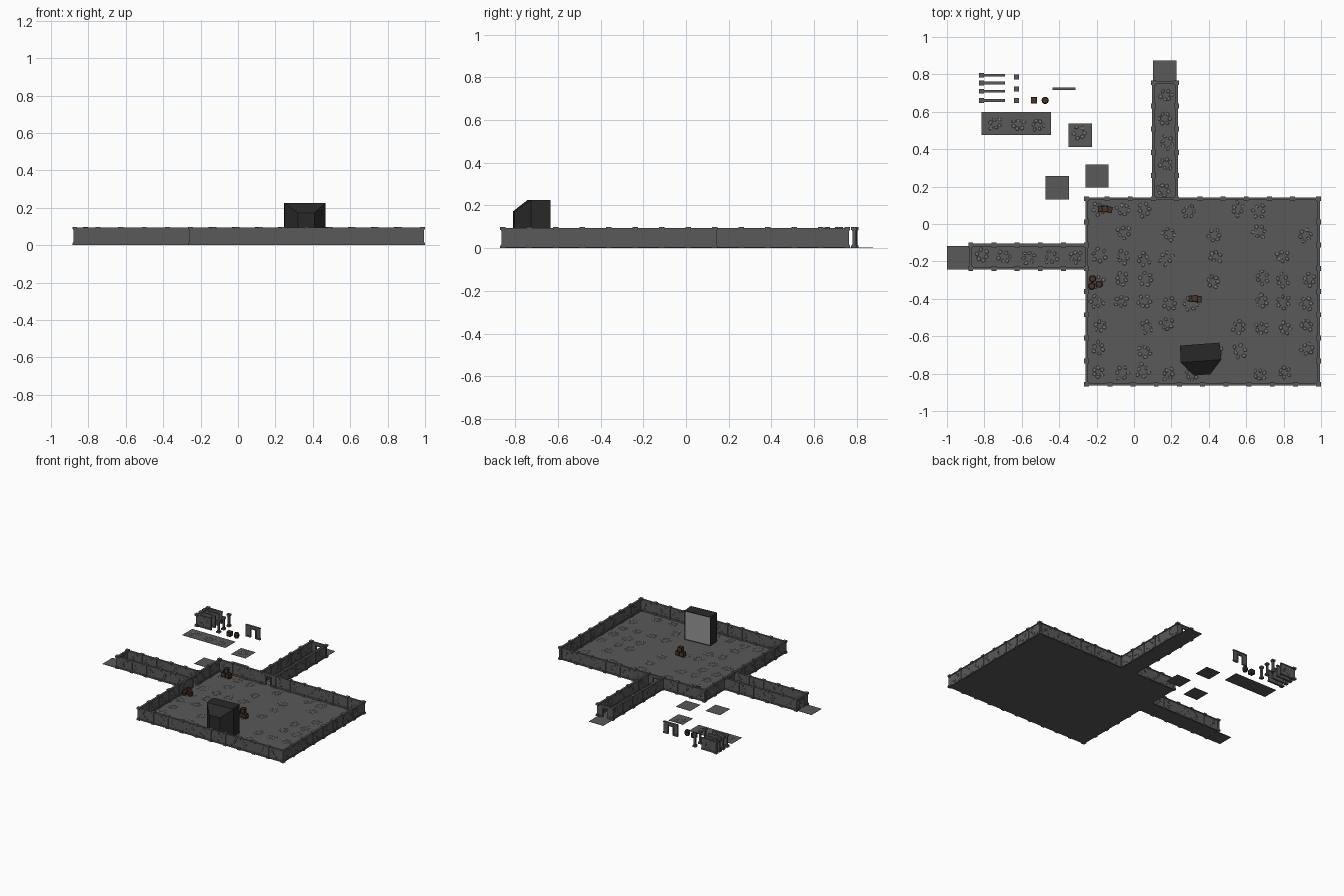
import bpy, bmesh, math, random
from mathutils import Matrix, Vector

if "Cube" in bpy.data.objects:
    bpy.data.objects.remove(bpy.data.objects["Cube"])

random.seed(4)
T, H = 0.124, 0.097          # tile length, wall height


def material(name, c):
    m = bpy.data.materials.new(name)
    m.diffuse_color = (*c, 1)
    m.use_nodes = True
    m.node_tree.nodes["Principled BSDF"].inputs["Base Color"].default_value = m.diffuse_color
    return m


STONE = material("stone", (0.10, 0.10, 0.10))
PEBBLE = material("pebble", (0.19, 0.19, 0.19))
WOOD = material("wood", (0.075, 0.035, 0.018))
IRON = material("iron", (0.02, 0.018, 0.016))
BLACK = material("black_casing", (0.022, 0.022, 0.022))
SCREEN = material("screen", (0.3, 0.3, 0.3))


def box(bm, x0, x1, y0, y1, z0, z1, mat=0):
    m = Matrix.Translation(((x0 + x1) / 2, (y0 + y1) / 2, (z0 + z1) / 2))
    m = m @ Matrix.Diagonal((x1 - x0, y1 - y0, z1 - z0, 1))
    vs = bmesh.ops.create_cube(bm, size=1, matrix=m)["verts"]
    for f in {f for v in vs for f in v.link_faces}:
        f.material_index = mat


def mesh(bm, name, *mats):
    me = bpy.data.meshes.new(name)
    bm.to_mesh(me)
    bm.free()
    for m in mats:
        me.materials.append(m)
    return me


def put(me, name, x, y, z=0.0, rot=0.0):
    ob = bpy.data.objects.new(name, me)
    bpy.context.collection.objects.link(ob)
    ob.location = (x, y, z)
    ob.rotation_euler.z = rot
    return ob


# wall panel running along +x from its origin, with loose bricks on both faces
def wall_mesh(door=False):
    bm = bmesh.new()
    t, w = 0.004, 0.0075
    if door:
        a, b, top = 0.037, 0.087, 0.068
        for x0, x1 in ((0, a), (b, T)):
            box(bm, x0, x1, -t, t, 0.002, H - 0.003)
            box(bm, x0, x1, -w, w, 0.002, 0.013)
        box(bm, a, b, -t, t, top, H - 0.003)
        for x in (a, b):
            box(bm, x - 0.005, x + 0.005, -w, w, 0.002, top)
        box(bm, a - 0.005, b + 0.005, -w, w, top, top + 0.007)
    else:
        box(bm, 0, T, -t, t, 0.002, H - 0.003)
        box(bm, 0, T, -w, w, 0.002, 0.013)
        for s in (-1, 1):
            for i in range(5):
                x, z = random.uniform(0.02, 0.09), 0.02 + 0.013 * i
                y = sorted((0, s * (t + 0.002)))
                box(bm, x, x + 0.017, *y, z, z + 0.009)
    box(bm, 0, T, -w, w, H - 0.011, H - 0.003)
    return mesh(bm, "wall_panel", STONE)


walls = [wall_mesh() for _ in range(4)]
door = wall_mesh(True)

# pillar: wide base and cap with a thin shaft
bm = bmesh.new()
for r, z0, z1 in ((0.013, 0, 0.012), (0.010, 0.012, 0.018), (0.007, 0.018, 0.08),
                  (0.010, 0.08, 0.086), (0.013, 0.086, H + 0.001)):
    box(bm, -r, r, -r, r, z0, z1)
pillar = mesh(bm, "pillar", STONE)


def wall_run(name, x, y, n, rot, last_pillar=False):
    dx, dy = math.cos(rot) * T, math.sin(rot) * T
    for i in range(n):
        put(random.choice(walls), name, x + dx * i, y + dy * i, 0, rot)
        put(pillar, name + "_pillar", x + dx * i, y + dy * i)
    if last_pillar:
        put(pillar, name + "_pillar", x + dx * n, y + dy * n)


# floor slab with clusters of flat low-poly stones
def floor(name, x0, y0, nx, ny, density=1.0):
    bm = bmesh.new()
    box(bm, 0, nx * T, 0, ny * T, 0, 0.002)
    for i in range(nx):
        for j in range(ny):
            if random.random() > density:
                continue
            cx = (i + 0.5) * T + random.uniform(-0.012, 0.012)
            cy = (j + 0.5) * T + random.uniform(-0.012, 0.012)
            a0 = random.uniform(0, 6)
            for k in range(6):
                a, d = a0 + k * 1.05, random.uniform(0.02, 0.036)
                m = (Matrix.Translation((cx + d * math.cos(a), cy + d * math.sin(a), 0.0028))
                     @ Matrix.Rotation(random.uniform(0, 6), 4, 'Z')
                     @ Matrix.Diagonal((1, random.uniform(0.55, 0.9), 1, 1)))
                vs = bmesh.ops.create_cone(bm, cap_ends=True, segments=6, radius1=0.013,
                                           radius2=0.010, depth=0.0025, matrix=m)["verts"]
                for f in {f for v in vs for f in v.link_faces}:
                    f.material_index = 1
    put(mesh(bm, name, STONE, PEBBLE), name, x0, y0)


R = math.pi / 2
X0, X1, Y0, Y1 = -0.253, 0.987, -0.857, 0.135
floor("room_floor", X0, Y0, 10, 8, 0.6)
floor("north_corridor_floor", 0.104, Y1, 1, 5)
floor("west_corridor_floor", X0 - 5 * T, -0.237, 5, 1)

# room walls, leaving gaps filled by door panels at the corridors
wall_run("south_wall", X0, Y0, 10, 0, True)
wall_run("east_wall", X1, Y0, 8, R, True)
wall_run("north_wall_left", 0.104, Y1, 3, math.pi)
wall_run("north_wall_right", 0.104 + T, Y1, 6, 0)
wall_run("west_wall_lower", X0, -0.237, 5, -R)
wall_run("west_wall_upper", X0, -0.237 + T, 2, R)
put(pillar, "northwest_pillar", X0, Y1)
put(door, "north_room_door", 0.104, Y1)
put(door, "west_room_door", X0, -0.237, 0, R)

# corridors with end doors and plain outer tiles
for x in (0.104, 0.104 + T):
    wall_run("north_corridor_wall", x, Y1, 5, R, True)
for y in (-0.237, -0.237 + T):
    wall_run("west_corridor_wall", X0, y, 5, math.pi, True)
put(door, "north_end_door", 0.104, Y1 + 5 * T)
put(door, "west_end_door", X0 - 5 * T, -0.237, 0, R)
for x, y in ((0.102, 0.751), (-1.0, -0.242), (-0.26, 0.195), (-0.472, 0.132)):
    floor("plain_tile", x, y, 1, 1, 0)

# spare pieces laid out beside the room
floor("spare_floor_strip", -0.815, 0.476, 3, 1)
floor("spare_floor_tile", -0.349, 0.413, 1, 1)
for w, y in zip(walls, (0.795, 0.754, 0.71, 0.661)):
    put(w, "spare_wall", -0.815, y)
    put(pillar, "spare_wall_pillar", -0.815, y)
for y in (0.786, 0.722, 0.661):
    put(pillar, "spare_pillar", -0.629, y)
put(door, "spare_door_wall", -0.437, 0.723)

# crate: recessed cube with edge battens
bm = bmesh.new()
c, b = 0.017, 0.005
box(bm, -c + .002, c - .002, -c + .002, c - .002, 0.002, 2 * c - .002)
for p in (-c, c - b):
    for q in (0, 2 * c - b):
        box(bm, -c, c, p, p + b, q, q + b, 1)
        box(bm, p, p + b, -c, c, q, q + b, 1)
    for q in (-c, c - b):
        box(bm, p, p + b, q, q + b, 0, 2 * c, 1)
crate = mesh(bm, "crate", WOOD, IRON)

# barrel: lathed 10-sided profile with iron hoops
bm = bmesh.new()
prof = [(0.0, 0), (0.015, 0), (0.018, 0.009), (0.0195, 0.010), (0.0195, 0.014), (0.0195, 0.015),
        (0.0195, 0.025), (0.0195, 0.026), (0.0195, 0.030), (0.018, 0.031), (0.015, 0.040),
        (0.012, 0.040), (0.012, 0.037), (0.0, 0.037)]
vs = [bm.verts.new((r, 0, z)) for r, z in prof]
es = [bm.edges.new(e) for e in zip(vs, vs[1:])]
bmesh.ops.spin(bm, geom=vs + es, cent=(0, 0, 0), axis=(0, 0, 1), angle=2 * math.pi, steps=10)
bmesh.ops.remove_doubles(bm, verts=bm.verts, dist=1e-5)
bmesh.ops.recalc_face_normals(bm, faces=bm.faces)
for f in bm.faces:
    z, r = f.calc_center_median().z, f.calc_center_median().xy.length
    f.material_index = int(r > 0.017 and (0.009 < z < 0.015 or 0.025 < z < 0.031))
barrel = mesh(bm, "barrel", WOOD, IRON)

for x, y, z, a in ((-0.535, 0.661, 0, 0), (-0.176, 0.081, 0.002, 0.1), (-0.133, 0.077, 0.002, -0.2),
                   (-0.155, 0.081, 0.036, 0.25), (0.308, -0.4, 0.002, 0.05),
                   (0.344, -0.402, 0.002, -0.05), (0.325, -0.398, 0.036, 0.1)):
    put(crate, "crate", x, y, z, a)
for x, y, z in ((-0.475, 0.661, 0), (-0.222, -0.293, 0.002), (-0.226, -0.332, 0.002),
                (-0.186, -0.322, 0.002)):
    put(barrel, "barrel", x, y, z)

# large dark cabinet: square body tapering to a smaller back, pale panel facing +y
bm = bmesh.new()
rings = [[bm.verts.new(p) for p in ((-w, y, 0.002), (w, y, 0.002), (w, y, h), (-w, y, h))]
         for w, y, h in ((0.106, 0.085, 0.226), (0.109, -0.006, 0.226), (0.044, -0.08, 0.172))]
for a, b in zip(rings, rings[1:]):
    for i in range(4):
        bm.faces.new((a[i], a[i - 1], b[i - 1], b[i]))
front = bm.faces.new(rings[0])
bm.faces.new(rings[2])
bmesh.ops.recalc_face_normals(bm, faces=bm.faces)
bmesh.ops.inset_region(bm, faces=[front], thickness=0.008, depth=-0.003)
front.material_index = 1
put(mesh(bm, "cabinet", BLACK, SCREEN), "cabinet", 0.358, -0.727, 0, 0.075)
